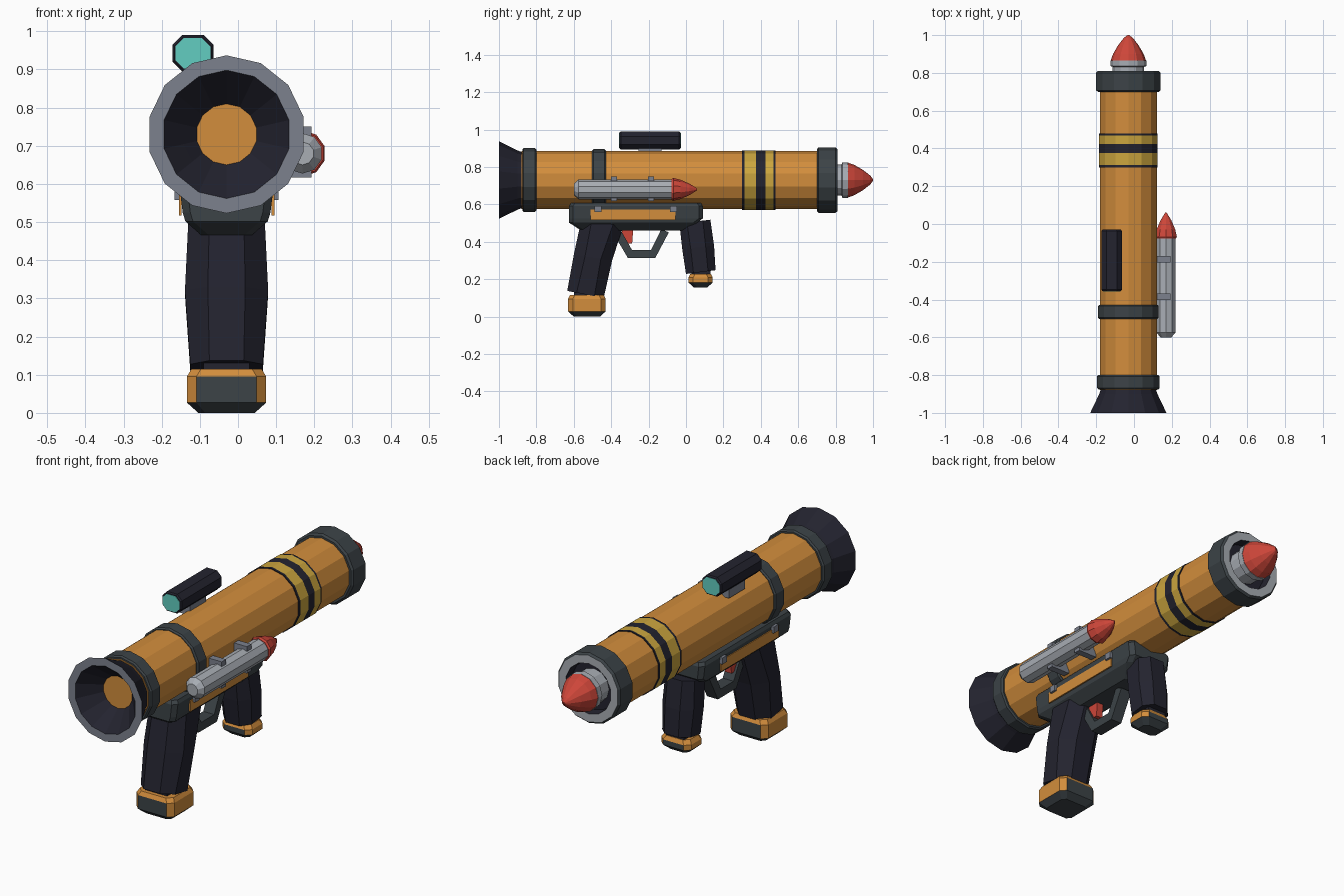
import bpy, bmesh, math
from mathutils import Vector

if "Cube" in bpy.data.objects:
    bpy.data.objects.remove(bpy.data.objects["Cube"])

CX, CZ = -0.03, 0.73   # tube axis


def mat(name, r, g, b):
    m = bpy.data.materials.new(name)
    lin = [((c / 255 + 0.055) / 1.055) ** 2.4 for c in (r, g, b)]
    m.diffuse_color = (*lin, 1)
    m.use_nodes = True
    m.node_tree.nodes["Principled BSDF"].inputs["Base Color"].default_value = m.diffuse_color
    return m


ORANGE = mat("orange", 210, 141, 60)
NAVY = mat("dark navy", 35, 35, 47)
SLATE = mat("slate", 60, 67, 71)
GOLD = mat("gold", 203, 165, 62)
RED = mat("red", 205, 70, 57)
SILVER = mat("silver", 168, 173, 180)
GREY = mat("grey", 124, 129, 141)
TEAL = mat("teal", 98, 205, 193)


def finish(name, bm, mats):
    bmesh.ops.remove_doubles(bm, verts=bm.verts, dist=1e-5)
    bmesh.ops.recalc_face_normals(bm, faces=bm.faces)
    me = bpy.data.meshes.new(name)
    bm.to_mesh(me)
    bm.free()
    for m in mats:
        me.materials.append(m)
    ob = bpy.data.objects.new(name, me)
    bpy.context.collection.objects.link(ob)
    return ob


def loft(name, rings, mats, rule=None):
    """Skin a stack of equal-length rings and cap both ends."""
    bm = bmesh.new()
    vs = [[bm.verts.new(p) for p in r] for r in rings]
    n = len(vs[0])
    for a, b in zip(vs, vs[1:]):
        for i in range(n):
            j = (i + 1) % n
            bm.faces.new((a[i], a[j], b[j], b[i]))
    bm.faces.new(vs[0])
    bm.faces.new(vs[-1])
    bmesh.ops.recalc_face_normals(bm, faces=bm.faces)
    bm.normal_update()
    if rule:
        for f in bm.faces:
            f.material_index = rule(f)
    return finish(name, bm, mats)


def lathe(name, profile, mats, segs=None, n=14, cx=CX, cz=CZ):
    """Spin (y, radius) points round a y axis; segs gives each band's material."""
    bm = bmesh.new()
    rings = []
    for y, r in profile:
        rings.append([bm.verts.new((cx + r * math.sin(2 * math.pi * i / n), y,
                                    cz + r * math.cos(2 * math.pi * i / n)))
                      for i in range(n)])
    segs = segs or [0] * (len(profile) + 1)
    for k in range(len(rings) - 1):
        a, b = rings[k], rings[k + 1]
        for i in range(n):
            j = (i + 1) % n
            bm.faces.new((a[i], a[j], b[j], b[i])).material_index = segs[k + 1]
    bm.faces.new(rings[0]).material_index = segs[0]
    bm.faces.new(rings[-1]).material_index = segs[-1]
    return finish(name, bm, mats)


def octagon(z, y0, y1, hx, c, tilt=0.0):
    """Chamfered rectangle at height z; tilt raises (or lowers) the +y edge."""
    pts = [(-hx, y0 + c), (-hx + c, y0), (hx - c, y0), (hx, y0 + c),
           (hx, y1 - c), (hx - c, y1), (-hx + c, y1), (-hx, y1 - c)]
    return [(CX + x, y, z + tilt * (y - y0) / (y1 - y0)) for x, y in pts]


def box(name, x, y, z, m):
    corners = [(x[0], y[0]), (x[1], y[0]), (x[1], y[1]), (x[0], y[1])]
    return loft(name, [[(a, b, h) for a, b in corners] for h in z], [m])


# Launch tube with its collars
lathe("tube", [(-0.88, 0.155), (0.75, 0.155)], [ORANGE])
lathe("rear_collar", [(-0.875, 0.163), (-0.868, 0.17), (-0.807, 0.17), (-0.8, 0.163)], [SLATE])
lathe("middle_collar", [(-0.502, 0.158), (-0.495, 0.165), (-0.435, 0.165), (-0.428, 0.158)], [SLATE])
lathe("front_collar", [(0.70, 0.165), (0.708, 0.175), (0.80, 0.175), (0.81, 0.166),
                       (0.81, 0.125), (0.765, 0.12)],
      [SLATE, SILVER, NAVY], [0, 0, 0, 0, 1, 2, 2])

# Warning bands
lathe("warning_bands", [(0.30, 0.159), (0.312, 0.159), (0.375, 0.159), (0.424, 0.159),
                        (0.468, 0.159), (0.478, 0.159)],
      [NAVY, GOLD], [0, 0, 1, 0, 1, 0, 0])

# Flared exhaust bell with hollow inside
lathe("exhaust_bell", [(-0.865, 0.145), (-0.90, 0.158), (-1.0, 0.207), (-1.0, 0.168),
                       (-0.94, 0.115), (-0.90, 0.08)],
      [NAVY, GREY, ORANGE], [0, 0, 0, 1, 0, 0, 2])

# Loaded rocket
lathe("rocket_neck", [(0.75, 0.083), (0.832, 0.083), (0.836, 0.095), (0.866, 0.095)], [SILVER], n=12)
lathe("rocket_nose", [(0.866, 0.093), (0.90, 0.081), (0.945, 0.055), (0.985, 0.024), (1.0, 0.004)],
      [RED], n=12)

# Side missile and its brackets
MX, MZ = 0.169, 0.68
lathe("side_missile_body", [(-0.60, 0.03), (-0.575, 0.053), (-0.07, 0.053)],
      [SILVER], n=10, cx=MX, cz=MZ)
lathe("side_missile_nose", [(-0.078, 0.056), (-0.068, 0.061), (-0.03, 0.052), (0.02, 0.03), (0.06, 0.004)],
      [RED], n=10, cx=MX, cz=MZ)
for i, y in enumerate((-0.385, -0.187)):
    box(f"missile_bracket_{i + 1}", (0.09, 0.192), (y - 0.017, y + 0.017), (0.617, 0.75), GREY)

# Sight: chamfered bar with a lens at each end
SX, SZ = -0.118, 0.942


def sight_ring(y, hx, hz, c):
    pts = [(-hx, c - hz), (c - hx, -hz), (hx - c, -hz), (hx, c - hz),
           (hx, hz - c), (hx - c, hz), (c - hx, hz), (-hx, hz - c)]
    return [(SX + x, y, SZ + z) for x, z in pts]


loft("sight_body", [sight_ring(-0.355, 0.049, 0.043, 0.024), sight_ring(-0.348, 0.054, 0.048, 0.026),
                    sight_ring(-0.037, 0.054, 0.048, 0.026), sight_ring(-0.03, 0.049, 0.043, 0.024)],
     [NAVY])
for name, y in (("sight_rear_lens", -0.357), ("sight_front_lens", -0.031)):
    loft(name, [sight_ring(y, 0.046, 0.04, 0.022), sight_ring(y + 0.003, 0.046, 0.04, 0.022)], [TEAL])
box("sight_mount", (-0.145, -0.085), (-0.255, -0.13), (0.85, 0.905), GREY)

# Receiver under the tube, with side panels and bolts
loft("receiver", [octagon(0.46, -0.56, -0.01, 0.06, 0.02),
                  octagon(0.502, -0.625, 0.06, 0.108, 0.02),
                  octagon(0.525, -0.625, 0.09, 0.115, 0.02),
                  octagon(0.59, -0.625, 0.09, 0.123, 0.02),
                  octagon(0.606, -0.615, 0.08, 0.115, 0.02)], [SLATE])
for side, s in (("left", -1), ("right", 1)):
    x = sorted((CX + s * 0.118, CX + s * 0.125))
    box(f"{side}_panel", x, (-0.51, -0.055), (0.517, 0.572), ORANGE)
    for i, y in enumerate((-0.47, -0.067)):
        lathe_x = sorted((CX + s * 0.11, CX + s * 0.136))
        box(f"{side}_bolt_{i + 1}", lathe_x, (y - 0.018, y + 0.018), (0.558, 0.59), GREY)

# Grips
loft("rear_grip", [octagon(0.137, -0.635, -0.44, 0.095, 0.05, -0.037),
                   octagon(0.33, -0.60, -0.395, 0.109, 0.06, -0.03),
                   octagon(0.515, -0.56, -0.335, 0.10, 0.055, -0.03)], [NAVY])
loft("front_grip", [octagon(0.228, 0.0, 0.158, 0.078, 0.04, 0.02),
                    octagon(0.36, -0.02, 0.15, 0.086, 0.045, 0.02),
                    octagon(0.498, -0.035, 0.13, 0.08, 0.04, 0.02)], [NAVY])


# Grip caps: orange sides and top, slate ends and base
def cap_rule(f):
    n = f.normal
    return 0 if n.z > -0.3 and (abs(n.x) > 0.4 or n.z > 0.3) else 1


for name, y0, y1, z0, z1, hx in (("rear_grip_cap", -0.63, -0.43, 0.0, 0.115, 0.104),
                                 ("front_grip_cap", 0.013, 0.143, 0.155, 0.228, 0.082)):
    loft(name, [octagon(z0, y0 + 0.03, y1 - 0.03, hx - 0.03, 0.018),
                octagon(z0 + 0.027, y0, y1, hx, 0.025),
                octagon(z1 - 0.02, y0, y1, hx, 0.025),
                octagon(z1, y0 + 0.01, y1 - 0.01, hx - 0.012, 0.025)], [ORANGE, SLATE], cap_rule)
box("rear_grip_stem", (CX - 0.06, CX + 0.06), (-0.6, -0.46), (0.09, 0.16), NAVY)
box("front_grip_stem", (CX - 0.05, CX + 0.05), (0.03, 0.13), (0.21, 0.26), NAVY)

# Trigger guard: strip swept along a bent path
outer = [(-0.385, 0.44), (-0.31, 0.312), (-0.165, 0.312), (-0.092, 0.45)]
inner = [(-0.345, 0.455), (-0.288, 0.355), (-0.187, 0.355), (-0.132, 0.468)]
loft("trigger_guard", [[(CX - 0.03, *o), (CX + 0.03, *o), (CX + 0.03, *i), (CX - 0.03, *i)]
                       for o, i in zip(outer, inner)], [SLATE])

# Trigger
loft("trigger", [[(CX + x, y, z) for x, y in ((-0.018, y0), (0.018, y0), (0.018, y1), (-0.018, y1))]
                 for z, y0, y1 in ((0.39, -0.325, -0.288), (0.43, -0.34, -0.285), (0.48, -0.345, -0.28))],
     [RED])
